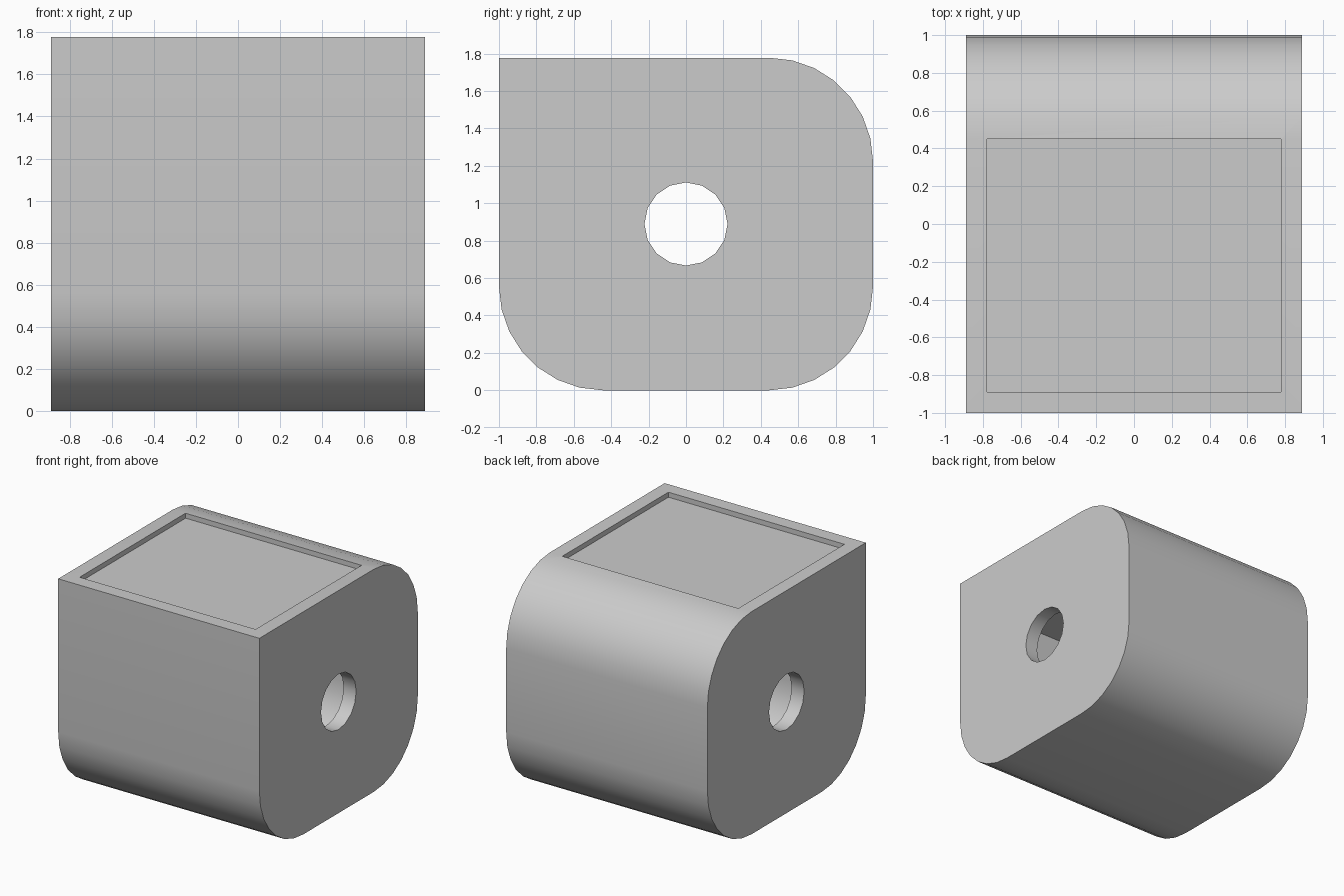
import bpy, bmesh, math
from mathutils import Matrix

cube = bpy.data.objects.get("Cube")
if cube:
    bpy.data.objects.remove(cube, do_unlink=True)

UNIT = 1 / 9                      # wall thickness
HALF_W, HALF_D, HEIGHT = 8 * UNIT, 1.0, 16 * UNIT

grey = bpy.data.materials.new("light grey")
grey.use_nodes = True
colour = (0.6, 0.6, 0.6, 1)
grey.diffuse_color = colour
grey.node_tree.nodes["Principled BSDF"].inputs["Base Color"].default_value = colour


def to_object(name, bm):
    bmesh.ops.recalc_face_normals(bm, faces=bm.faces)
    mesh = bpy.data.meshes.new(name)
    bm.to_mesh(mesh)
    bm.free()
    mesh.materials.append(grey)
    obj = bpy.data.objects.new(name, mesh)
    bpy.context.collection.objects.link(obj)
    return obj


def rounded_prism(name, half_w, half_d, z0, z1, radius, steps=7):
    """Side profile with three round corners and a sharp top front, extruded along x."""
    profile = [(-half_d, z1)]
    corners = [(-1, z0 + radius, 180), (1, z0 + radius, 270), (1, z1 - radius, 0)]
    for side, cz, start in corners:
        for i in range(steps + 1):
            a = math.radians(start + 90 * i / steps)
            profile.append((side * (half_d - radius) + radius * math.cos(a),
                            cz + radius * math.sin(a)))
    bm = bmesh.new()
    face = bm.faces.new([bm.verts.new((-half_w, y, z)) for y, z in profile])
    new = bmesh.ops.extrude_face_region(bm, geom=[face])["geom"]
    verts = [v for v in new if isinstance(v, bmesh.types.BMVert)]
    bmesh.ops.translate(bm, verts=verts, vec=(2 * half_w, 0, 0))
    return to_object(name, bm)


def cut(target, cutter):
    cutter.hide_render = True
    mod = target.modifiers.new("cut", "BOOLEAN")
    mod.operation, mod.solver, mod.object = "DIFFERENCE", "EXACT", cutter
    bpy.context.view_layer.objects.active = target
    bpy.ops.object.modifier_apply(modifier=mod.name)
    bpy.data.objects.remove(cutter, do_unlink=True)


# Outer housing, hollowed out
housing = rounded_prism("housing", HALF_W, HALF_D, 0, HEIGHT, 5 * UNIT)
cut(housing, rounded_prism("cavity", HALF_W - UNIT, HALF_D - UNIT,
                           UNIT, HEIGHT - 2 * UNIT, 4 * UNIT))

# Round bore through both side walls
bm = bmesh.new()
bmesh.ops.create_cone(bm, cap_ends=True, segments=16, radius1=2 * UNIT,
                      radius2=2 * UNIT, depth=3,
                      matrix=Matrix.Translation((0, 0, HEIGHT / 2))
                      @ Matrix.Rotation(math.pi / 2, 4, "Y"))
cut(housing, to_object("bore", bm))

# Shallow panel recess in the top
y0, y1, depth = -HALF_D + UNIT, 0.45, 0.04
bm = bmesh.new()
bmesh.ops.create_cube(bm, size=1, matrix=Matrix.Translation((0, (y0 + y1) / 2, HEIGHT))
                      @ Matrix.Diagonal((2 * (HALF_W - UNIT), y1 - y0, 2 * depth, 1)))
cut(housing, to_object("recess", bm))

# Smooth the curved sides, keep the edges crisp
bpy.ops.object.select_all(action="DESELECT")
housing.select_set(True)
bpy.context.view_layer.objects.active = housing
bpy.ops.object.shade_smooth_by_angle(angle=math.radians(30))
